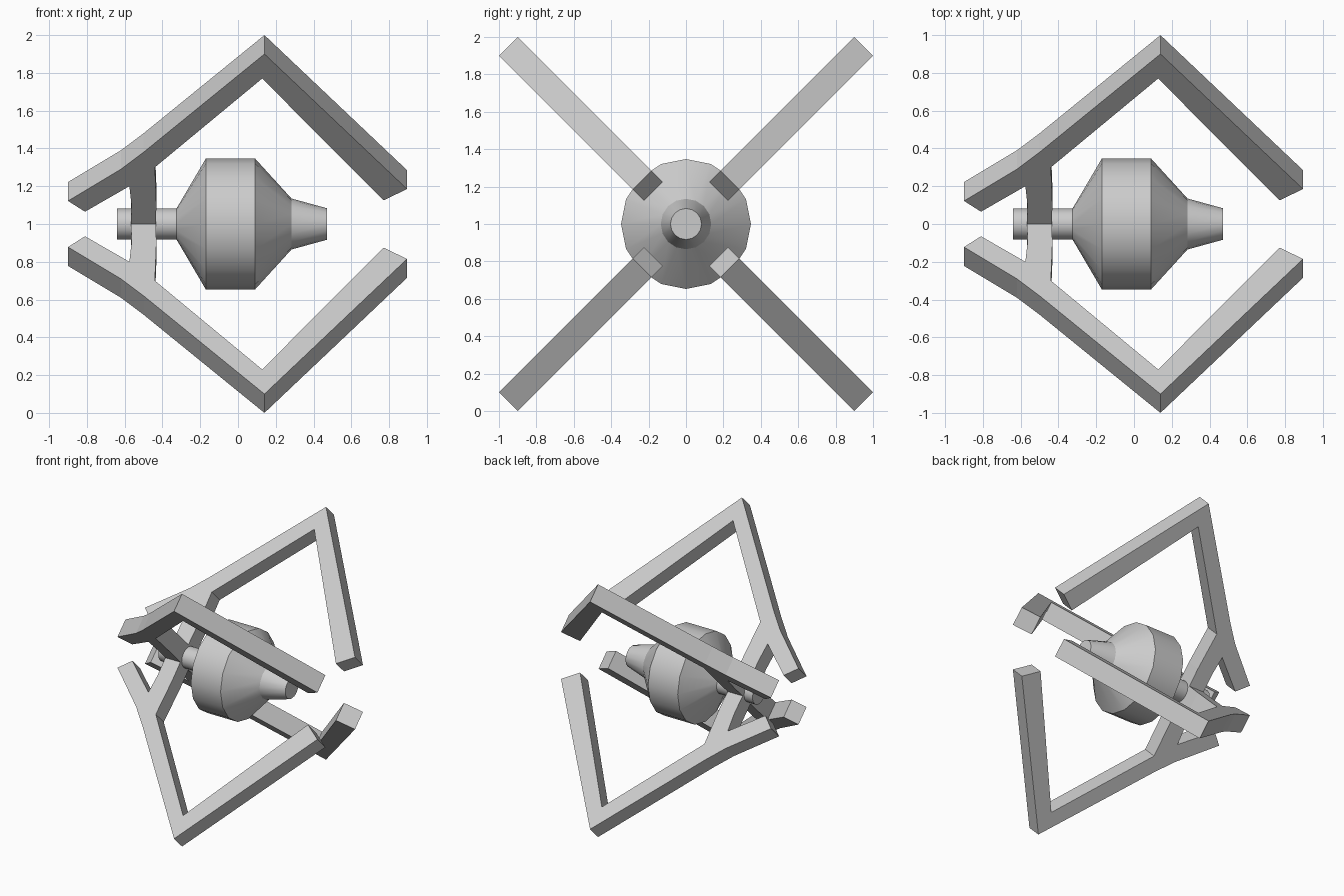
import bpy, bmesh, math
from mathutils import Vector

if "Cube" in bpy.data.objects:
    bpy.data.objects.remove(bpy.data.objects["Cube"])

CENTRE = Vector((0, 0, 1))
HALF = 0.0707  # half thickness of the square-section arms


def make_object(name, bm):
    bmesh.ops.recalc_face_normals(bm, faces=bm.faces[:])
    mesh = bpy.data.meshes.new(name)
    bm.to_mesh(mesh)
    bm.free()
    ob = bpy.data.objects.new(name, mesh)
    bpy.context.collection.objects.link(ob)
    return ob


def turned(name, profile, sides=16):
    """Revolve (x, radius) points about the long axis and cap both ends."""
    bm = bmesh.new()
    rings = []
    for x, r in profile:
        rings.append([bm.verts.new(CENTRE + Vector((
            x, r * math.sin(2 * math.pi * i / sides),
            r * math.cos(2 * math.pi * i / sides)))) for i in range(sides)])
    for a, b in zip(rings, rings[1:]):
        for i in range(sides):
            j = (i + 1) % sides
            bm.faces.new((a[i], a[j], b[j], b[i]))
    bm.faces.new(rings[0])
    bm.faces.new(rings[-1])
    ob = make_object(name, bm)
    bpy.ops.object.select_all(action='DESELECT')
    ob.select_set(True)
    bpy.context.view_layer.objects.active = ob
    bpy.ops.object.shade_smooth_by_angle(angle=math.radians(30))


def arm(name, sy, sz):
    """Extrude the bent arm outline in one diagonal plane.
    Outline: (x, height above the axis as seen from the front)."""
    outline = [(-0.90, 0.172), (-0.62, 0.34), (-0.50, 0.43), (0.14, 0.95),
               (0.895, 0.235), (0.77, 0.175), (0.128, 0.82),
               (-0.44, 0.35), (-0.432, 0.15), (-0.436, 0.0),
               (-0.567, 0.0), (-0.564, 0.15), (-0.575, 0.25), (-0.81, 0.115)]
    side = Vector((0, -sz, sy)).normalized() * HALF
    bm = bmesh.new()
    a, b = [[bm.verts.new(CENTRE + Vector((x, sy * q, sz * q)) + side * s)
             for x, q in outline] for s in (-1, 1)]
    bm.faces.new(a)
    bm.faces.new(b[::-1])
    for i in range(len(a)):
        j = (i + 1) % len(a)
        bm.faces.new((a[j], a[i], b[i], b[j]))
    make_object(name, bm)


# Central body: rear shaft, drum and tapered nose
turned("central_body", [(-0.64, 0.083), (-0.325, 0.083), (-0.17, 0.347),
                        (0.09, 0.347), (0.283, 0.135), (0.472, 0.083)])

# Four bent arms with struts meeting at the shaft
for sy, ny in ((-1, "front"), (1, "back")):
    for sz, nz in ((-1, "lower"), (1, "upper")):
        arm(f"{ny}_{nz}_arm", sy, sz)
